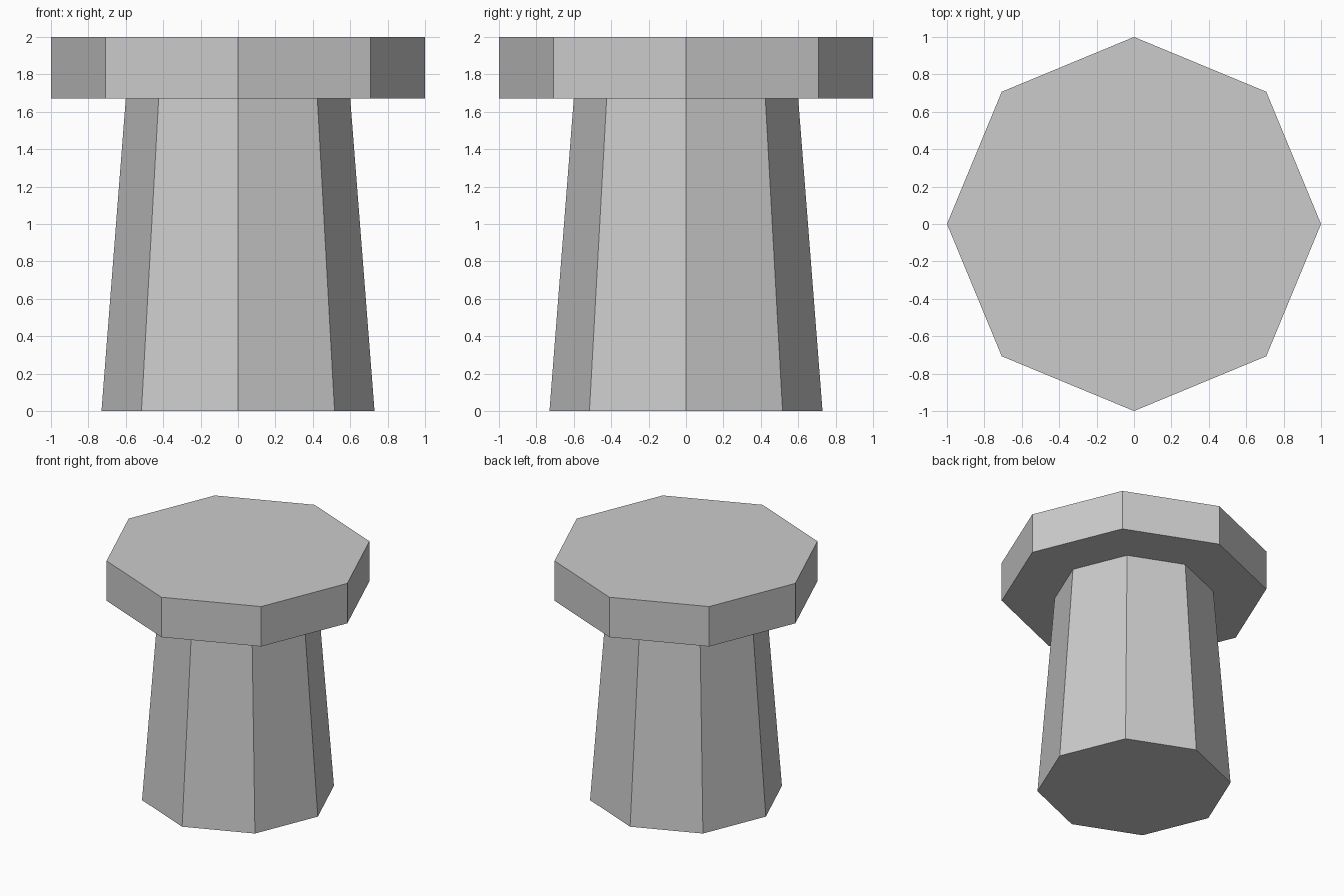
import bpy

if "Cube" in bpy.data.objects:
    bpy.data.objects.remove(bpy.data.objects["Cube"])

SIDES = 8
CAP_BOTTOM = 1.67

grey = bpy.data.materials.new("light_grey")
grey.diffuse_color = (0.6, 0.6, 0.6, 1.0)
grey.use_nodes = True
grey.node_tree.nodes["Principled BSDF"].inputs["Base Color"].default_value = grey.diffuse_color


def octagon_part(name, r_bottom, r_top, z_bottom, z_top):
    """Flat-shaded eight-sided prism or taper with corners on the x and y axes."""
    bpy.ops.mesh.primitive_cone_add(
        vertices=SIDES, radius1=r_bottom, radius2=r_top,
        depth=z_top - z_bottom, location=(0, 0, (z_bottom + z_top) / 2))
    part = bpy.context.object
    part.name = name
    part.data.materials.append(grey)
    return part


# Tapered column standing on the ground
octagon_part("column", 0.73, 0.6, 0.0, CAP_BOTTOM)

# Wide slab on top
octagon_part("cap", 1.0, 1.0, CAP_BOTTOM, 2.0)
